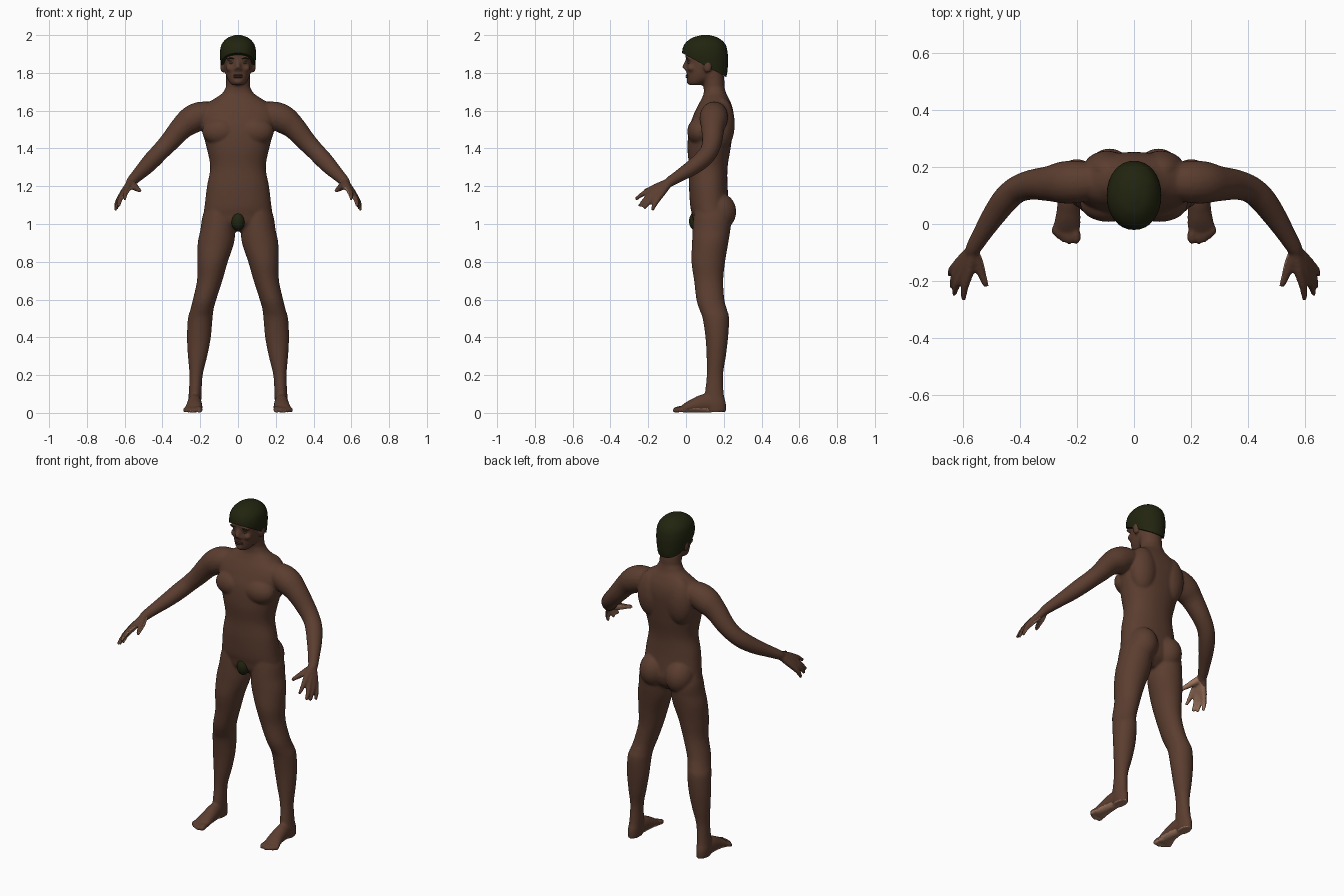
import bpy, bmesh, math
from mathutils import Vector, Matrix

default_cube = bpy.data.objects.get("Cube")
if default_cube:
    bpy.data.objects.remove(default_cube, do_unlink=True)


def make_material(name, colour):
    mat = bpy.data.materials.new(name)
    mat.use_nodes = True
    mat.diffuse_color = (*colour, 1)
    mat.node_tree.nodes["Principled BSDF"].inputs["Base Color"].default_value = (*colour, 1)
    return mat


skin = make_material("brown skin", (0.105, 0.047, 0.029))
pale_skin = make_material("palm and sole skin", (0.36, 0.19, 0.12))
hair_colour = make_material("dark hair", (0.016, 0.018, 0.005))
lip_colour = make_material("lips", (0.085, 0.032, 0.024))
eye_colour = make_material("eyes", (0.10, 0.075, 0.06))


def smooth_rows(rows, steps=5):
    """Catmull-Rom interpolation through rows of numbers."""
    rows = [Vector(r) for r in rows]
    padded = [rows[0]] + rows + [rows[-1]]
    result = []
    for a, b, c, d in zip(padded, padded[1:], padded[2:], padded[3:]):
        for i in range(steps):
            t = i / steps
            result.append(0.5 * (2 * b + (c - a) * t + (2 * a - 5 * b + 4 * c - d) * t * t
                                 + (3 * b - a - 3 * c + d) * t ** 3))
    return result + [rows[-1]]


def loft(bm, rows, side=1, upright=False, segments=32, power=2.0):
    """Skin rings of (x, y, z, radius_a, radius_b); upright rings stay level."""
    rows = smooth_rows(rows)
    centres = [Vector((r[0] * side, r[1], r[2])) for r in rows]
    rings = []
    for i, row in enumerate(rows):
        across, along = Vector((1, 0, 0)), Vector((0, 1, 0))
        if not upright:
            tangent = (centres[min(i + 1, len(rows) - 1)] - centres[max(i - 1, 0)]).normalized()
            across = tangent.cross(Vector((0, 0, 1))).normalized()
            along = across.cross(tangent)
        ring = []
        for k in range(segments):
            angle = math.tau * k / segments
            c, s = math.cos(angle), math.sin(angle)
            u = math.copysign(abs(c) ** (2 / power), c) * row[3]
            v = math.copysign(abs(s) ** (2 / power), s) * row[4]
            ring.append(bm.verts.new(centres[i] + across * u + along * v))
        rings.append(ring)
    for low, high in zip(rings, rings[1:]):
        for k in range(segments):
            j = (k + 1) % segments
            bm.faces.new((low[k], low[j], high[j], high[k]))
    bm.faces.new(rings[0])
    bm.faces.new(rings[-1])


def column(bm, rows, **options):
    """Level rings on the centre line: (z, y, radius_x, radius_y)."""
    loft(bm, [(0, y, z, a, b) for z, y, a, b in rows], upright=True, **options)


def tube(bm, rows, side):
    """Round limb: (x, y, z, radius)."""
    loft(bm, [(x, y, z, r, r) for x, y, z, r in rows], side, segments=20)


def ellipsoid(bm, centre, size, side=1):
    place = Matrix.Translation((centre[0] * side, centre[1], centre[2])) @ Matrix.Diagonal((*size, 1))
    bmesh.ops.create_uvsphere(bm, u_segments=24, v_segments=16, radius=1, matrix=place)


def make_object(name, bm, *materials):
    bmesh.ops.recalc_face_normals(bm, faces=bm.faces)
    mesh = bpy.data.meshes.new(name)
    bm.to_mesh(mesh)
    bm.free()
    for mat in materials:
        mesh.materials.append(mat)
    mesh.shade_smooth()
    obj = bpy.data.objects.new(name, mesh)
    bpy.context.scene.collection.objects.link(obj)
    return obj


body = bmesh.new()

# Torso
column(body, [(.96, .13, .06, .04), (1, .13, .15, .085), (1.05, .132, .18, .1),
              (1.1, .125, .176, .103), (1.2, .118, .164, .102), (1.3, .118, .147, .102),
              (1.4, .122, .165, .114), (1.5, .132, .192, .117), (1.57, .145, .21, .108),
              (1.62, .152, .19, .093), (1.66, .155, .13, .074), (1.69, .153, .085, .06),
              (1.72, .15, .066, .055)], power=2.2, segments=48)

# Neck and head
column(body, [(1.62, .16, .07, .06), (1.7, .15, .065, .055), (1.76, .145, .063, .058),
              (1.8, .135, .064, .063), (1.84, .13, .06, .06)])
column(body, [(1.735, .05, .03, .032), (1.75, .06, .045, .05), (1.78, .085, .061, .08),
              (1.82, .1, .071, .098), (1.86, .105, .076, .104), (1.9, .105, .08, .108),
              (1.95, .103, .074, .098), (1.985, .1, .045, .06)], power=2.15)
ellipsoid(body, (0, .022, 1.754), (.024, .02, .016))
tube(body, [(0, .008, 1.868, .009), (0, -.003, 1.845, .011), (0, -.009, 1.824, .0145)], 1)

# Breastbone side muscles, back, seat, face and limbs on both sides
fingers = [((.583, -.18, 1.187), (.60, -.268, 1.13)), ((.604, -.178, 1.166), (.633, -.248, 1.093)),
           ((.618, -.163, 1.15), (.642, -.222, 1.082)), ((.622, -.142, 1.142), (.65, -.18, 1.073))]
toes = [(.204, -.07, .016), (.228, -.071, .013), (.247, -.064, .012),
        (.264, -.054, .012), (.279, -.04, .011)]
for side in (1, -1):
    ellipsoid(body, (.09, .073, 1.49), (.1, .066, .075), side)
    ellipsoid(body, (.095, .19, 1.53), (.085, .068, .14), side)
    ellipsoid(body, (.086, .174, 1.065), (.083, .092, .1), side)
    ellipsoid(body, (.034, .015, 1.874), (.03, .016, .009), side)
    ellipsoid(body, (.04, .03, 1.825), (.025, .022, .02), side)
    ellipsoid(body, (.011, .002, 1.82), (.011, .012, .009), side)
    ellipsoid(body, (.081, .115, 1.835), (.013, .023, .035), side)

    # Leg
    loft(body, [(.09, .13, 1.12, .07, .08), (.1, .14, 1.04, .088, .1), (.107, .135, .97, .092, .1),
                (.117, .128, .9, .096, .096), (.135, .118, .8, .081, .089), (.15, .12, .7, .067, .077),
                (.177, .129, .6, .062, .074), (.19, .143, .55, .061, .073), (.2, .158, .5, .065, .07),
                (.207, .163, .4, .063, .06), (.214, .16, .3, .051, .051), (.222, .153, .2, .035, .043),
                (.227, .15, .1, .034, .05), (.23, .155, .05, .035, .056), (.23, .157, .005, .032, .054)],
         side, upright=True)

    # Foot and toes
    loft(body, [(.23, .19, .032, .028, .028), (.23, .11, .05, .036, .05), (.231, .04, .038, .042, .037),
                (.236, -.01, .023, .047, .022), (.238, -.03, .016, .042, .013)], side)
    for x, y, r in toes:
        tube(body, [(x * .8 + .048, .0, .018, r), (x, y * .5, .02, r), (x, y + r, r, r), (x, y, r, r * .5)], side)

    # Arm
    tube(body, [(.14, .15, 1.583, .065), (.2, .148, 1.573, .074), (.25, .146, 1.548, .074),
                (.3, .142, 1.507, .062), (.36, .138, 1.438, .053), (.41, .122, 1.385, .048),
                (.45, .088, 1.343, .047), (.49, .035, 1.30, .042), (.53, -.027, 1.26, .034),
                (.562, -.08, 1.227, .028), (.572, -.1, 1.212, .024)], side)

    # Hand
    wrist = Vector((.564, -.085, 1.225))
    for knuckle, tip in fingers:
        knuckle, tip = Vector(knuckle), Vector(tip)
        root = wrist + (knuckle - wrist) * .15
        middle = knuckle.lerp(tip, .5) + Vector((.004, 0, .004))
        tube(body, [(*root, .02), (*root.lerp(knuckle, .6), .019), (*knuckle, .0165),
                    (*middle, .0135), (*tip, .009)], side)
    tube(body, [(.565, -.1, 1.215, .02), (.55, -.135, 1.2, .02), (.534, -.18, 1.187, .015),
                (.519, -.221, 1.175, .01)], side)

# Fuse the parts into one soft surface
draft = make_object("body_draft", body, skin)
fuse = draft.modifiers.new("Fuse", "REMESH")
fuse.mode = "VOXEL"
fuse.voxel_size = 0.007
soften = draft.modifiers.new("Soften", "SMOOTH")
soften.factor = 0.5
soften.iterations = 4
bpy.context.view_layer.update()
fused = draft.evaluated_get(bpy.context.evaluated_depsgraph_get())
body = bmesh.new()
body.from_mesh(fused.to_mesh())
bpy.data.objects.remove(draft, do_unlink=True)

# Paler palms and soles
for vert in body.verts:
    vert.co.z = max(vert.co.z, 0)
body.normal_update()
for face in body.faces:
    centre, normal = face.calc_center_median(), face.normal
    palm = Vector((-math.copysign(.81, centre.x), .16, -.57))
    on_palm = centre.y < -.1 and centre.z > 1 and abs(centre.x) > .5 and normal.dot(palm) > .35
    on_sole = centre.z < .03 and normal.z < -.4
    face.material_index = int(on_palm or on_sole)
make_object("body", body, skin, pale_skin)

# Cap of hair with a hairline sloping down to the nape
cap = bmesh.new()
column(cap, [(1.75, .135, .07, .07), (1.8, .122, .08, .096), (1.85, .107, .091, .115),
             (1.9, .1, .096, .121), (1.95, .1, .087, .109), (1.985, .102, .056, .07),
             (2, .103, .015, .02)], power=2.1)
front_edge, nape = Vector((0, -.02, 1.905)), Vector((0, .2, 1.785))
cut_normal = Vector((1, 0, 0)).cross(nape - front_edge)
cut = bmesh.ops.bisect_plane(cap, geom=cap.verts[:] + cap.edges[:] + cap.faces[:],
                             plane_co=front_edge, plane_no=cut_normal, clear_inner=True)
bmesh.ops.edgeloop_fill(cap, edges=[e for e in cut["geom_cut"] if isinstance(e, bmesh.types.BMEdge)])
hair = make_object("hair", cap, hair_colour)
bpy.context.view_layer.objects.active = hair
hair.select_set(True)
bpy.ops.object.shade_smooth_by_angle(angle=math.radians(50))

# Small details
patch = bmesh.new()
ellipsoid(patch, (0, .052, 1.015), (.036, .036, .05))
make_object("body_hair", patch, hair_colour)

lips = bmesh.new()
for z in (1.787, 1.778):
    ellipsoid(lips, (0, .01, z), (.025, .012, .0055))
make_object("lips", lips, lip_colour)

eyes, brows = bmesh.new(), bmesh.new()
for side in (1, -1):
    ellipsoid(eyes, (.031, .016, 1.853), (.014, .009, .006), side)
    ellipsoid(brows, (.034, .006, 1.877), (.024, .007, .004), side)
make_object("eyes", eyes, eye_colour)
make_object("eyebrows", brows, hair_colour)
